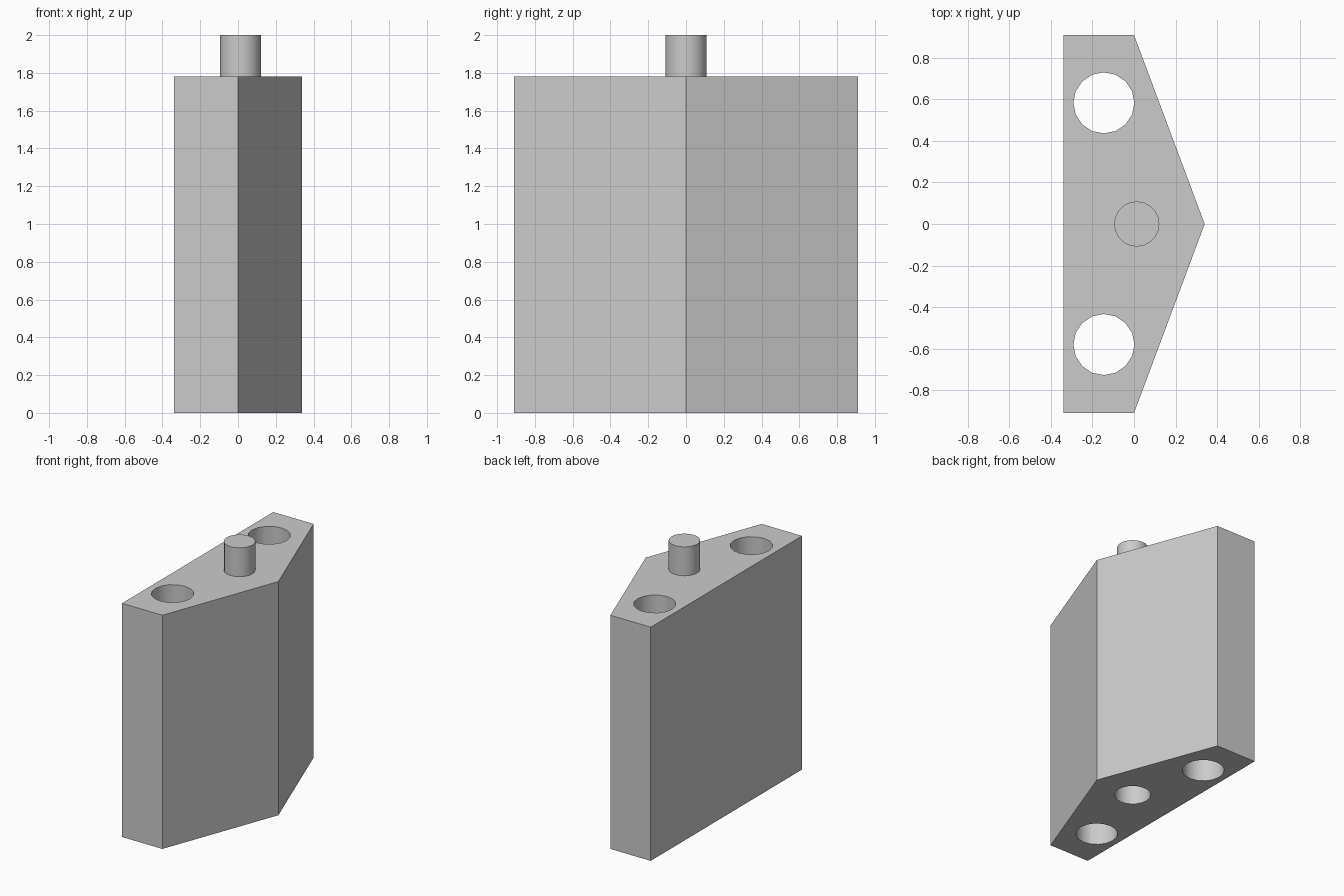
import bpy
import bmesh

cube = bpy.data.objects.get("Cube")
if cube:
    bpy.data.objects.remove(cube, do_unlink=True)

BODY_TOP, PEG_TOP = 1.78, 2.0
PEG_X = 0.013

grey = bpy.data.materials.new("plain grey")
grey.use_nodes = True
grey.diffuse_color = (0.6, 0.6, 0.6, 1)
grey.node_tree.nodes["Principled BSDF"].inputs["Base Color"].default_value = grey.diffuse_color


def cylinder(name, x, y, radius, z0, z1, sides):
    bpy.ops.mesh.primitive_cylinder_add(vertices=sides, radius=radius, depth=z1 - z0,
                                        location=(x, y, (z0 + z1) / 2))
    obj = bpy.context.object
    obj.name = name
    obj.data.materials.append(grey)
    return obj


def activate(obj):
    bpy.ops.object.select_all(action="DESELECT")
    obj.select_set(True)
    bpy.context.view_layer.objects.active = obj


# Five-sided body, extruded upward from its outline
outline = [(-0.34, -0.91), (0, -0.91), (0.34, 0), (0, 0.91), (-0.34, 0.91)]
bm = bmesh.new()
base = bm.faces.new([bm.verts.new((x, y, 0)) for x, y in outline])
extruded = bmesh.ops.extrude_face_region(bm, geom=[base])["geom"]
bmesh.ops.translate(bm, vec=(0, 0, BODY_TOP),
                    verts=[v for v in extruded if isinstance(v, bmesh.types.BMVert)])
bmesh.ops.recalc_face_normals(bm, faces=bm.faces)
mesh = bpy.data.meshes.new("body")
bm.to_mesh(mesh)
bm.free()
body = bpy.data.objects.new("body", mesh)
bpy.context.collection.objects.link(body)
mesh.materials.append(grey)

# Two through holes and a blind socket under the peg
cutters = [cylinder("hole_cutter", -0.145, y, 0.147, -0.1, BODY_TOP + 0.1, 16)
           for y in (-0.58, 0.583)]
cutters.append(cylinder("socket_cutter", PEG_X, 0, 0.127, -0.1, 0.25, 20))
for cutter in cutters:
    cutter.hide_render = True
    activate(body)
    cut = body.modifiers.new("cut", "BOOLEAN")
    cut.operation = "DIFFERENCE"
    cut.solver = "EXACT"
    cut.object = cutter
    bpy.ops.object.modifier_apply(modifier=cut.name)
    bpy.data.objects.remove(cutter, do_unlink=True)

# Locating peg on top
peg = cylinder("peg", PEG_X, 0, 0.109, BODY_TOP, PEG_TOP, 20)

for obj in (body, peg):
    activate(obj)
    bpy.ops.object.shade_smooth_by_angle()
